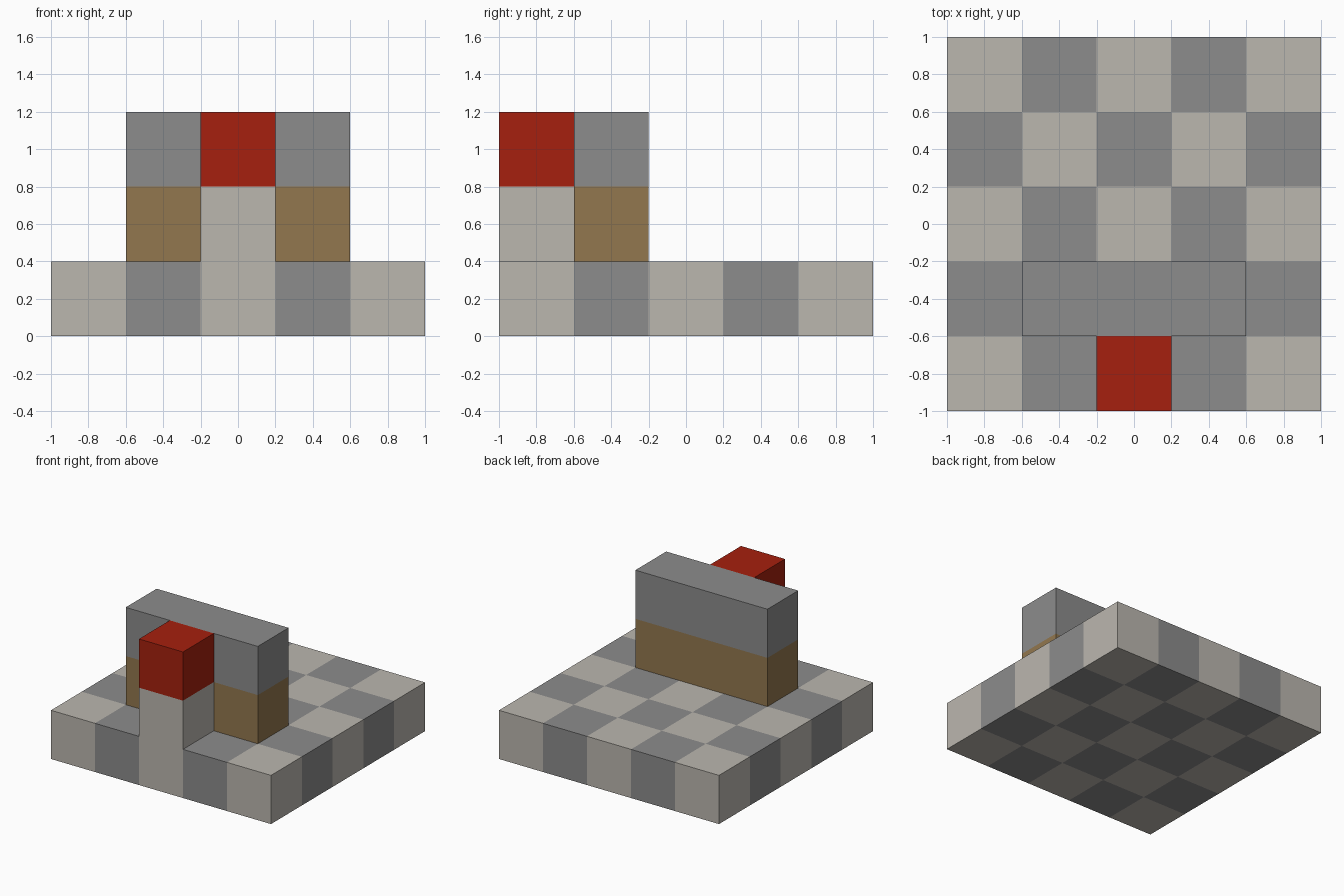
import bpy
import bmesh
from math import floor
from mathutils import Matrix, Vector

default = bpy.data.objects.get("Cube")
if default:
    bpy.data.objects.remove(default, do_unlink=True)

CELL = 0.4


def srgb(*rgb):
    lin = [c / 255 / 12.92 if c < 11 else ((c / 255 + 0.055) / 1.055) ** 2.4 for c in rgb]
    return (*lin, 1.0)


def material(name, color):
    mat = bpy.data.materials.new(name)
    mat.use_nodes = True
    mat.diffuse_color = color
    mat.node_tree.nodes["Principled BSDF"].inputs["Base Color"].default_value = color
    return mat


light_stone = material("light_stone", srgb(187, 183, 175))
dark_stone = material("dark_stone", srgb(140, 140, 140))
wood = material("wood_brown", srgb(146, 119, 78))
red = material("red", srgb(166, 32, 14))


def block(name, low, high, mats, rule, cuts=()):
    """Box from low to high, cut at (axis, position) planes, coloured by rule(face centre, normal)."""
    low, high = Vector(low), Vector(high)
    bm = bmesh.new()
    bmesh.ops.create_cube(bm, size=1, matrix=Matrix.Translation((low + high) / 2)
                          @ Matrix.Diagonal((*(high - low), 1)))
    for axis, pos in cuts:
        normal = Vector([float(i == axis) for i in range(3)])
        bmesh.ops.bisect_plane(bm, geom=bm.verts[:] + bm.edges[:] + bm.faces[:],
                               plane_co=normal * pos, plane_no=normal)
    bm.normal_update()
    for face in bm.faces:
        face.material_index = rule(face.calc_center_median(), face.normal)
    mesh = bpy.data.meshes.new(name)
    bm.to_mesh(mesh)
    bm.free()
    for mat in mats:
        mesh.materials.append(mat)
    obj = bpy.data.objects.new(name, mesh)
    bpy.context.collection.objects.link(obj)
    return obj


def checker(center, normal):
    """Alternate the square cells, looking just inside the surface."""
    p = center - normal * 0.1
    return (floor((p.x + 1) / CELL) + floor((p.y + 1) / CELL)) % 2


def upper_half(center, normal):
    return int(center.z > 2 * CELL)


# Checkered floor slab
grid_cuts = [(axis, -1 + CELL * i) for axis in (0, 1) for i in range(1, 5)]
block("floor_slab", (-1, -1, 0), (1, 1, CELL), [light_stone, dark_stone], checker, grid_cuts)

# Wall: wooden lower course, stone upper course
mid_cut = [(2, 2 * CELL)]
block("wall", (-0.6, -0.6, CELL), (0.6, -0.2, 3 * CELL), [wood, dark_stone], upper_half, mid_cut)

# Front pillar: stone foot with a red top
block("front_pillar", (-0.2, -1, CELL), (0.2, -0.6, 3 * CELL), [light_stone, red], upper_half, mid_cut)
